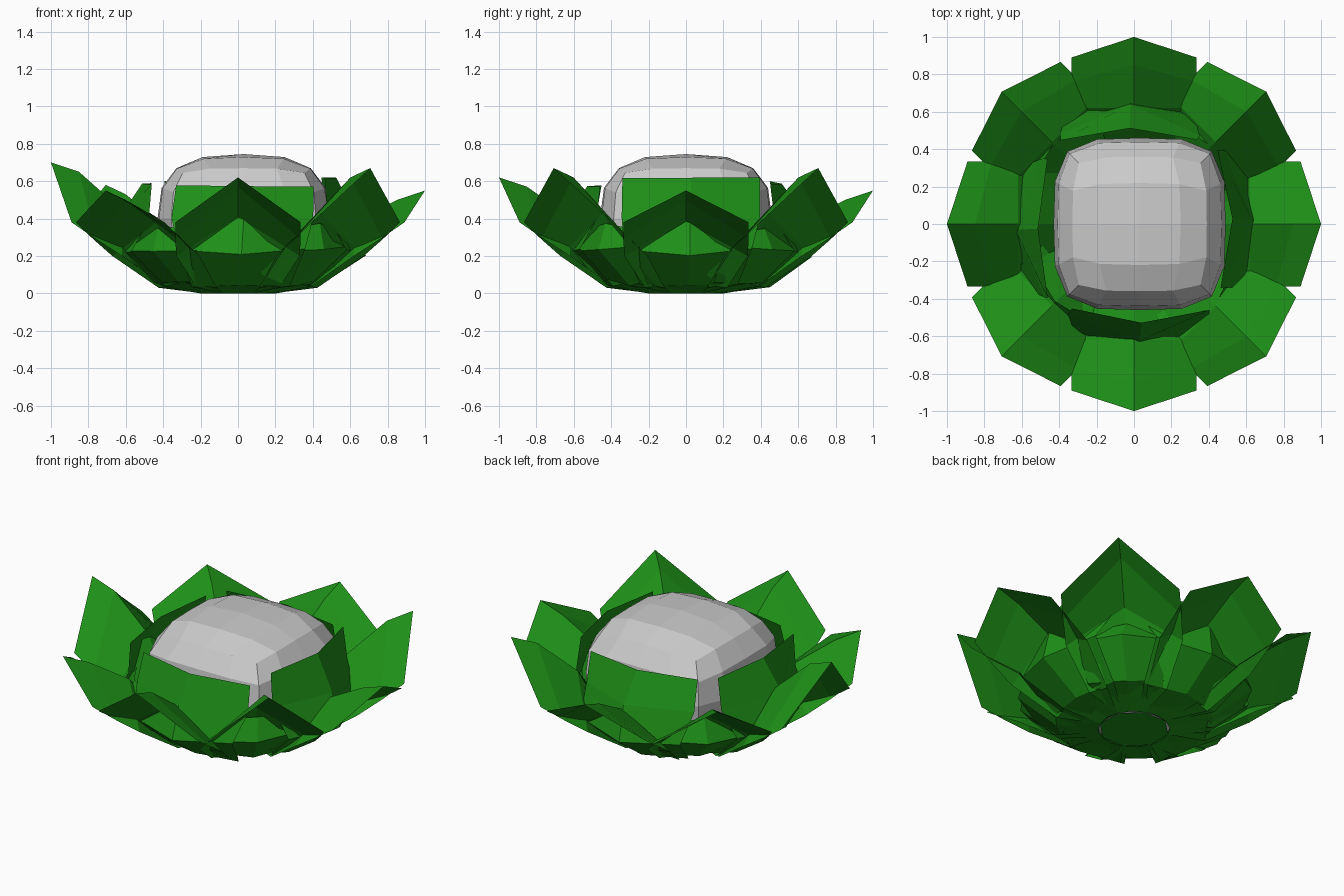
import bpy, bmesh, math, random
from mathutils import Matrix, Vector

if "Cube" in bpy.data.objects:
    bpy.data.objects.remove(bpy.data.objects["Cube"])

random.seed(4)
green = bpy.data.materials.new("leaf_green")
green.diffuse_color = (0.013, 0.28, 0.009, 1)
green.use_nodes = True
green.node_tree.nodes["Principled BSDF"].inputs["Base Color"].default_value = green.diffuse_color


def finish(name, bm, mat=None):
    mesh = bpy.data.meshes.new(name)
    bm.to_mesh(mesh)
    bm.free()
    ob = bpy.data.objects.new(name, mesh)
    bpy.context.collection.objects.link(ob)
    if mat:
        mesh.materials.append(mat)
    return ob


def leaf(name, rows, angle, jitter=0.0, shift=0.0):
    """Folded sheet; row = (mid radius, mid z, edge radius, edge z, half width)."""
    bm = bmesh.new()
    turn = Matrix.Rotation(math.radians(angle), 4, 'Z')
    grid = []
    for i, (rm, zm, re, ze, w) in enumerate(rows):
        line = []
        for p in ((re, -w, ze), (rm, 0, zm), (re, w, ze)):
            v = Vector(p) + Vector((0, shift * i / len(rows), 0))
            if i:
                v += Vector([random.uniform(-jitter, jitter) for _ in range(3)])
            line.append(bm.verts.new(turn @ v))
        grid.append(line)
    for a, b in zip(grid, grid[1:]):
        for j in range(2):
            bm.faces.new((a[j], a[j + 1], b[j + 1], b[j]))
    return finish(name, bm, green)


# Outer leaves: eight tent-folded leaves with differing tip heights
tips = [0.55, 0.67, 0.55, 0.58, 0.70, 0.55, 0.62, 0.67]
for k, tip in enumerate(tips):
    rows = [(0.20, 0.00, 0.185, 0.00, 0.077),
            (0.42, 0.06, 0.38, 0.03, 0.22),
            (0.62, tip * 0.45 + 0.13, 0.62, 0.20, 0.33),
            (0.85, tip - 0.05, 0.76, 0.29, 0.335),
            (1.00, tip, 0.89, 0.38, 0.335)]
    leaf(f"outer_leaf_{k}", rows, 45 * k)

# Inner leaves: four cupped leaves wrapping the core
for k, top in enumerate((0.62, 0.59, 0.58, 0.57)):
    rows = [(0.18, 0.01, 0.17, 0.01, 0.10),
            (0.44, 0.04, 0.38, 0.04, 0.26),
            (0.68, 0.20, 0.57, 0.23, 0.34),
            (0.63, 0.41, 0.48, 0.40, 0.37),
            (0.52, top, 0.455, top, 0.37)]
    leaf(f"inner_leaf_{k}", rows, 90 * k, 0.01, 0.04)

# Small crumpled leaves between the two rings
for k in range(4):
    rows = [(0.20, 0.02, 0.20, 0.02, 0.10),
            (0.45, 0.05, 0.42, 0.07, 0.22),
            (0.66, 0.22, 0.58, 0.24, 0.28),
            (0.60, 0.36, 0.54, 0.32, 0.24)]
    leaf(f"filler_leaf_{k}", rows, 90 * k + 45, 0.015)

# Base disc
bm = bmesh.new()
bmesh.ops.create_circle(bm, cap_ends=True, segments=8, radius=0.2,
                        matrix=Matrix.Rotation(math.pi / 8, 4, 'Z'))
finish("base", bm, green)

# Core: boxy rounded head
bm = bmesh.new()
bmesh.ops.create_cube(bm, size=2)
bmesh.ops.subdivide_edges(bm, edges=bm.edges[:], cuts=3, use_grid_fill=True)
for v in bm.verts:
    x, y, z = (abs(c) for c in v.co)
    s = ((x**4 + y**4)**(2.8 / 4) + z**2.8)**(1 / 2.8)
    v.co /= s
    v.co = Vector((v.co.x * 0.46 + 0.03, v.co.y * 0.46, v.co.z * 0.345 + 0.40))
finish("core", bm)
